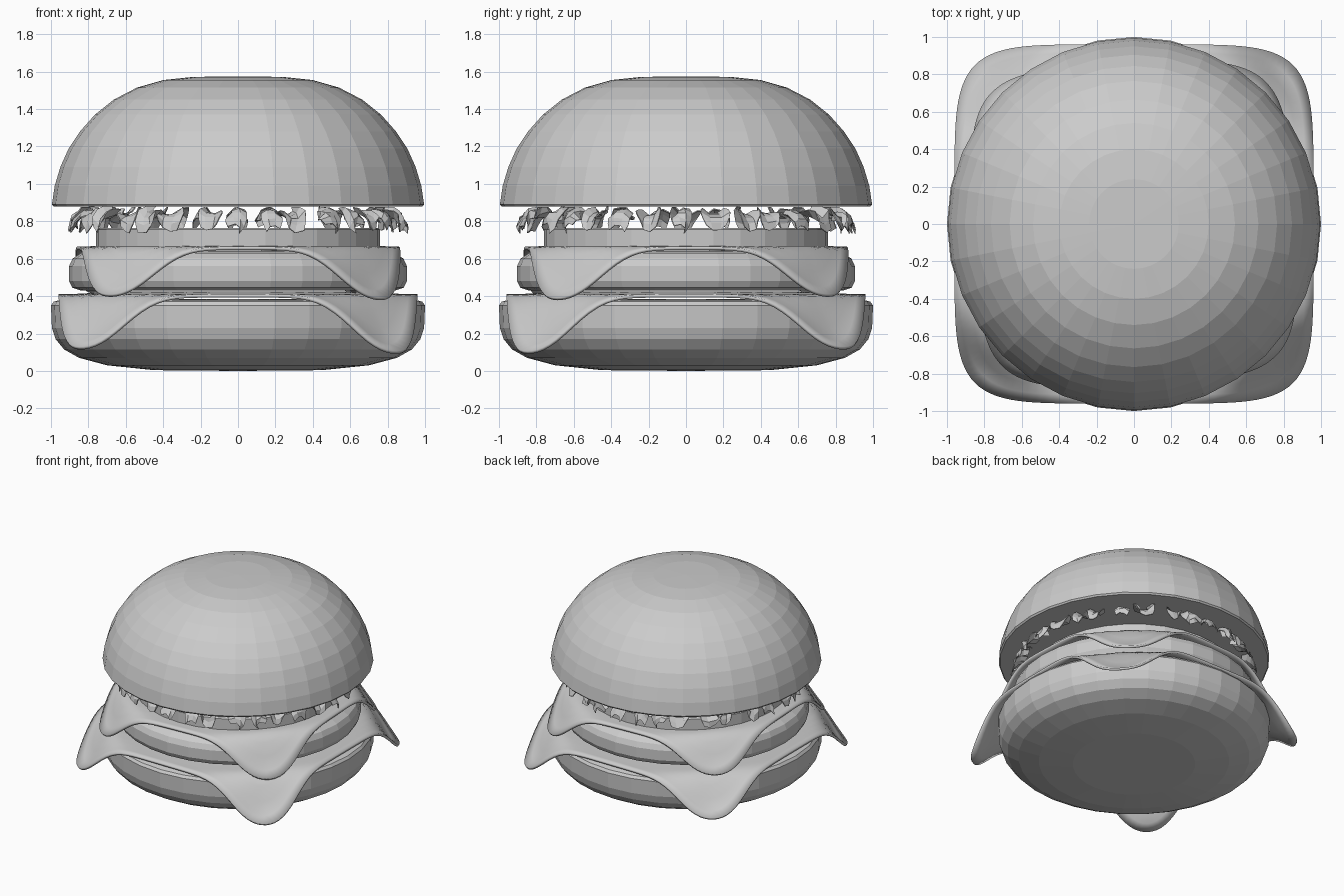
import bpy, bmesh, math, random
from mathutils import Vector, Matrix

random.seed(4)
cube = bpy.data.objects.get("Cube")
if cube:
    bpy.data.objects.remove(cube)


def make_object(name, bm, smooth=False):
    bmesh.ops.recalc_face_normals(bm, faces=bm.faces)
    mesh = bpy.data.meshes.new(name)
    bm.to_mesh(mesh)
    bm.free()
    for poly in mesh.polygons:
        poly.use_smooth = smooth
    obj = bpy.data.objects.new(name, mesh)
    bpy.context.collection.objects.link(obj)
    return obj


def lathe(name, profile, sides=32):
    """Spin a closed (radius, height) profile around z."""
    bm = bmesh.new()
    verts = [bm.verts.new((r, 0, z)) for r, z in profile]
    edges = [bm.edges.new(pair) for pair in zip(verts, verts[1:])]
    bmesh.ops.spin(bm, geom=verts + edges, axis=(0, 0, 1), cent=(0, 0, 0),
                   angle=math.tau, steps=sides, use_duplicate=False)
    bmesh.ops.remove_doubles(bm, verts=bm.verts, dist=0.0005)
    return make_object(name, bm)


def smoothstep(a, b, x):
    t = min(max((x - a) / (b - a), 0), 1)
    return t * t * (3 - 2 * t)


def cheese_slice(name, half, power, top, bend, tip, drop, sharp, turn):
    """Rounded square sheet whose four corners droop over the edge below."""
    bm = bmesh.new()
    bmesh.ops.create_grid(bm, x_segments=40, y_segments=40, size=1)
    for v in bm.verts:
        u, w = abs(v.co.x), abs(v.co.y)
        norm = (u ** power + w ** power) ** (1 / power)
        scale = half * max(u, w) / norm if norm > 0 else 0
        x, y = v.co.x * scale, v.co.y * scale
        r = math.hypot(x, y)
        corner = abs(math.sin(2 * math.atan2(y, x))) ** sharp
        lean = 1 + 0.05 * (x - y)
        sag = 0.015 * smoothstep(0.6 * half, half, r)
        v.co = (x, y, top - sag - drop * lean * corner * smoothstep(bend, tip, r))
    bmesh.ops.rotate(bm, verts=bm.verts, cent=(0, 0, 0),
                     matrix=Matrix.Rotation(math.radians(turn), 3, 'Z'))
    obj = make_object(name, bm, smooth=True)
    solid = obj.modifiers.new("Thickness", 'SOLIDIFY')
    solid.thickness = 0.018
    solid.offset = -1
    bpy.ops.object.select_all(action='DESELECT')
    obj.select_set(True)
    bpy.context.view_layer.objects.active = obj
    bpy.ops.object.shade_smooth_by_angle(angle=math.radians(40))
    return obj


# Buns
lathe("bottom_bun", [(0, 0), (0.45, 0.004), (0.7, 0.03), (0.85, 0.07), (0.93, 0.115),
                     (0.975, 0.17), (0.995, 0.23), (1, 0.35), (0.985, 0.37),
                     (0.95, 0.38), (0, 0.385)])
lathe("top_bun", [(0, 0.878), (0.985, 0.878), (0.995, 0.89), (0.98, 0.99), (0.95, 1.09),
                  (0.905, 1.19), (0.845, 1.28), (0.765, 1.37), (0.665, 1.45),
                  (0.54, 1.515), (0.4, 1.555), (0.24, 1.572), (0, 1.575)])

# Fillings
lathe("patty", [(0, 0.43), (0.84, 0.43), (0.885, 0.445), (0.903, 0.48), (0.903, 0.56),
                (0.885, 0.6), (0.84, 0.63), (0.78, 0.64), (0, 0.645)])
lathe("tomato_slice", [(0, 0.65), (0.75, 0.65), (0.76, 0.66), (0.76, 0.755),
                       (0.75, 0.765), (0, 0.765)])

# Cheese
cheese_slice("lower_cheese", 0.96, 5.7, 0.425, 0.93, 1.2, 0.28, 4.5, 0)
cheese_slice("upper_cheese", 0.855, 4.5, 0.68, 0.82, 1.04, 0.255, 3, 3)

# Lettuce: a ring of small curled shreds
bm = bmesh.new()
count = 32
for i in range(count):
    angle = math.tau * (i + random.uniform(-0.25, 0.25)) / count
    width = random.uniform(0.05, 0.085)
    fold = random.uniform(0.02, 0.06) * random.choice((-1, 1))
    twist = random.uniform(-0.9, 0.9)
    place = Matrix.Rotation(angle, 3, 'Z')
    rows = []
    for j in range(5):
        t = j / 4
        half = width * (0.45 + 0.55 * math.sin(math.pi * (0.15 + 0.7 * t)))
        spin = twist * (t - 0.5) * 2
        centre = Vector((0.79 + 0.11 * t + 0.02 * math.sin(math.pi * t), 0,
                         0.855 - 0.09 * t * t))
        row = []
        for k in (-1, -0.4, 0.4, 1):
            side, lift = half * k, fold * (k * k - 0.5)
            offset = Vector((random.uniform(-0.012, 0.012),
                             side * math.cos(spin) - lift * math.sin(spin),
                             side * math.sin(spin) + lift * math.cos(spin)))
            p = place @ (centre + offset)
            p.z = min(max(p.z, 0.735), 0.877)
            row.append(bm.verts.new(p))
        rows.append(row)
    for a, b in zip(rows, rows[1:]):
        for k in range(3):
            bm.faces.new((a[k], a[k + 1], b[k + 1], b[k]))
lettuce = make_object("lettuce_shreds", bm)
leaf = lettuce.modifiers.new("Thickness", 'SOLIDIFY')
leaf.thickness = 0.006
